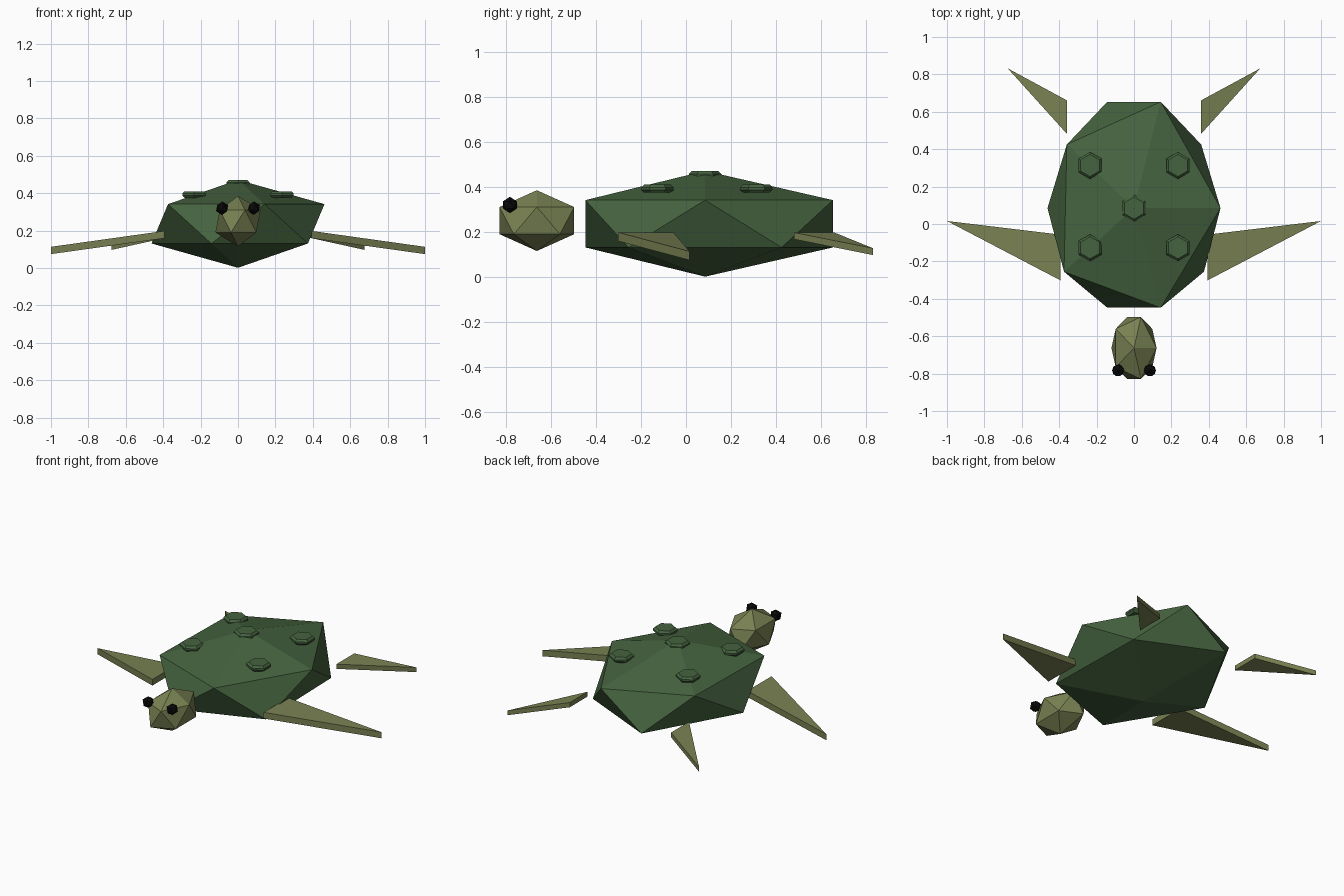
import bpy, bmesh, math
from mathutils import Vector

if "Cube" in bpy.data.objects:
    bpy.data.objects.remove(bpy.data.objects["Cube"], do_unlink=True)


def material(name, rgb):
    m = bpy.data.materials.new(name)
    m.use_nodes = True
    m.diffuse_color = (*rgb, 1)
    bsdf = next(n for n in m.node_tree.nodes if n.type == 'BSDF_PRINCIPLED')
    bsdf.inputs["Base Color"].default_value = (*rgb, 1)
    bsdf.inputs["Roughness"].default_value = 0.9
    return m


green = material("shell green", (0.06, 0.125, 0.05))
olive = material("olive skin", (0.19, 0.22, 0.085))
black = material("eye black", (0.003, 0.003, 0.003))


def finish(name, bm, mat):
    bmesh.ops.recalc_face_normals(bm, faces=bm.faces)
    mesh = bpy.data.meshes.new(name)
    bm.to_mesh(mesh)
    bm.free()
    mesh.materials.append(mat)
    ob = bpy.data.objects.new(name, mesh)
    bpy.context.scene.collection.objects.link(ob)
    return ob


def faceted_ball(size):
    bm = bmesh.new()
    bmesh.ops.create_icosphere(bm, subdivisions=1, radius=1)
    bmesh.ops.scale(bm, vec=size, verts=bm.verts)
    return bm


def hex_scute(name, centre, radius=0.072, half=0.018):
    # Flat six-sided plate with a chamfered rim
    bm = bmesh.new()
    rings = []
    for z, r in ((-half, 0.82), (-half * 0.3, 1), (half * 0.3, 1), (half, 0.82)):
        angles = [math.radians(30 + 60 * i) for i in range(6)]
        rings.append([bm.verts.new((radius * r * math.cos(a),
                                    radius * r * math.sin(a), z)) for a in angles])
    for low, high in zip(rings, rings[1:]):
        for i in range(6):
            j = (i + 1) % 6
            bm.faces.new((low[i], low[j], high[j], high[i]))
    bm.faces.new(rings[0])
    bm.faces.new(rings[-1])
    finish(name, bm, green).location = centre


def flipper(name, side, outline, thickness):
    # Drooping triangular slab
    bm = bmesh.new()
    corners = [Vector((side * x, y, z)) for x, y, z in outline]
    top = [bm.verts.new(c) for c in corners]
    low = [bm.verts.new(c - Vector((0, 0, thickness))) for c in corners]
    bm.faces.new(top)
    bm.faces.new(low)
    for i in range(3):
        j = (i + 1) % 3
        bm.faces.new((top[i], top[j], low[j], low[i]))
    finish(name, bm, olive)


# Shell: stretched faceted ball with a slightly longer, narrower back
bm = faceted_ball((0.517, 0.647, 0.235))
for v in bm.verts:
    if abs(v.co.y) > 0.5:
        v.co.y += 0.018
    elif v.co.y > 0.2:
        v.co.x *= 0.96
finish("shell", bm, green).location = (0, 0.085, 0.236)

# Raised shell plates
hex_scute("centre_scute", (0, 0.085, 0.452))
for side, label in ((1, "left"), (-1, "right")):
    hex_scute("back_scute_" + label, (side * 0.235, 0.313, 0.392))
    hex_scute("front_scute_" + label, (side * 0.235, -0.127, 0.392))

# Head and eyes
finish("head", faceted_ball((0.135, 0.195, 0.135)), olive).location = (0, -0.663, 0.25)
for side, label in ((1, "left"), (-1, "right")):
    eye = finish("eye_" + label, faceted_ball((0.036, 0.036, 0.036)), black)
    eye.location = (side * 0.085, -0.783, 0.32)

# Flippers
for side, label in ((1, "left"), (-1, "right")):
    flipper("front_flipper_" + label, side,
            ((0.392, -0.302, 0.198), (1.0, 0.016, 0.113), (0.392, -0.057, 0.198)), 0.039)
    flipper("back_flipper_" + label, side,
            ((0.357, 0.48, 0.197), (0.675, 0.832, 0.127), (0.357, 0.66, 0.197)), 0.03)
